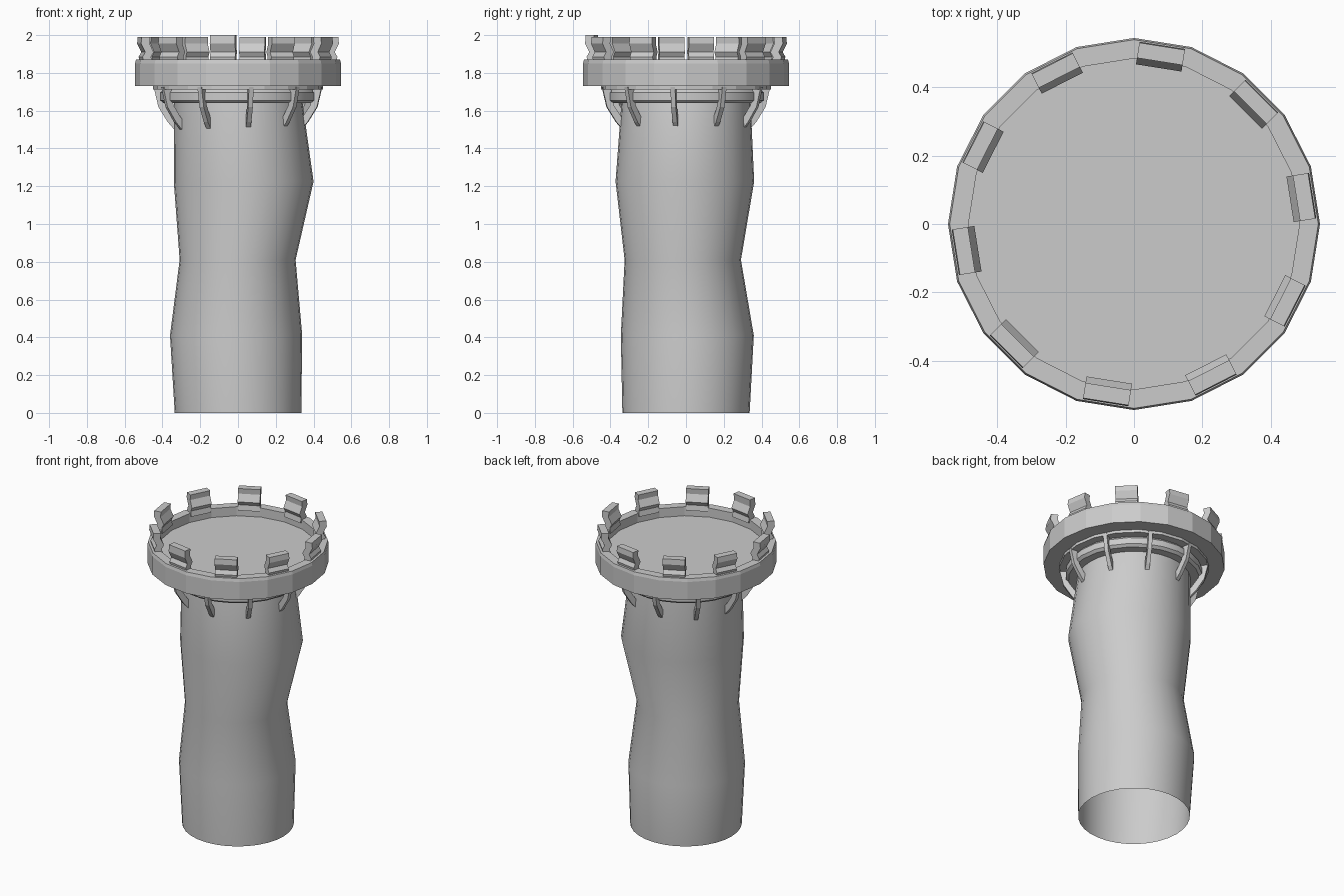
import bpy, math
from math import cos, sin, radians, tau

if "Cube" in bpy.data.objects:
    bpy.data.objects.remove(bpy.data.objects["Cube"])


def make(name, verts, faces, smooth=False):
    me = bpy.data.meshes.new(name)
    me.from_pydata(verts, [], faces)
    me.update()
    ob = bpy.data.objects.new(name, me)
    bpy.context.collection.objects.link(ob)
    if smooth:
        bpy.ops.object.select_all(action='DESELECT')
        bpy.context.view_layer.objects.active = ob
        ob.select_set(True)
        bpy.ops.object.shade_smooth_by_angle(angle=radians(35))
    return ob


def stack(name, rings, n, caps=(False, False), smooth=False):
    """Bridge rings of (cx, cy, rx, ry, z); caps close the first / last ring."""
    verts = [(cx + rx * cos(tau * i / n), cy + ry * sin(tau * i / n), z)
             for cx, cy, rx, ry, z in rings for i in range(n)]
    faces = [(k * n + i, k * n + (i + 1) % n, (k + 1) * n + (i + 1) % n, (k + 1) * n + i)
             for k in range(len(rings) - 1) for i in range(n)]
    if caps[0]:
        faces.append(tuple(reversed(range(n))))
    if caps[1]:
        faces.append(tuple(range((len(rings) - 1) * n, len(rings) * n)))
    return make(name, verts, faces, smooth)


def lathe(name, profile, n, caps=(False, False), smooth=False):
    return stack(name, [(0, 0, r, r, z) for r, z in profile], n, caps, smooth)


def radial_plate(name, outer, inner, width, angle):
    """Thin plate whose (r, z) side outline is extruded across its width."""
    a, n = radians(angle), len(outer)
    verts = []
    for side in (-width / 2, width / 2):
        for r, z in outer + inner:
            verts.append((r * cos(a) - side * sin(a), r * sin(a) + side * cos(a), z))
    m = 2 * n
    faces = [(i, i + m, (i + 1) % m + m, (i + 1) % m) for i in range(m)]
    for i in range(n - 1):
        q = (i, i + 1, n + i + 1, n + i)
        # inner runs parallel to outer reversed
        q = (i, i + 1, m - 2 - i, m - 1 - i)
        faces += [q, tuple(v + m for v in reversed(q))]
    return make(name, verts, faces)


# Wobbly open shaft
stack("shaft", [
    (0, 0, 0.335, 0.337, 0),
    (-0.01, 0.007, 0.35, 0.352, 0.41),
    (-0.002, -0.017, 0.307, 0.308, 0.81),
    (0.03, -0.006, 0.37, 0.367, 1.225),
    (0.002, 0, 0.34, 0.342, 1.64)], 32, smooth=True)

# Collar under the platform
lathe("collar", [(0.335, 1.64), (0.395, 1.64), (0.412, 1.655), (0.412, 1.695),
                 (0.395, 1.715), (0.335, 1.715)], 24, smooth=True)
lathe("collar_plate", [(0.45, 1.712), (0.45, 1.735)], 20, caps=(True, True))

# Platform with sunken floor
lathe("platform", [(0.545, 1.73), (0.545, 1.85), (0.54, 1.87),
                   (0.485, 1.87), (0.485, 1.81)], 20, caps=(True, True))

# Battlements and brackets, ten of each
for k in range(10):
    ang = 9 + 36 * k
    top = 2.0 if k == 7 else 1.99
    outer = [(0.515, 1.85), (0.522, 1.885), (0.508, 1.91), (0.53, 1.955), (0.527, top)]
    inner = [(r - 0.045, z) for r, z in reversed(outer)]
    radial_plate(f"battlement_{k + 1}", outer, inner, 0.135, ang)
    outer = [(0.335, 1.495), (0.375, 1.54), (0.425, 1.62), (0.45, 1.725)]
    inner = [(0.405, 1.725), (0.39, 1.63), (0.35, 1.57), (0.325, 1.54)]
    radial_plate(f"bracket_{k + 1}", outer, inner, 0.025, ang + 18)
